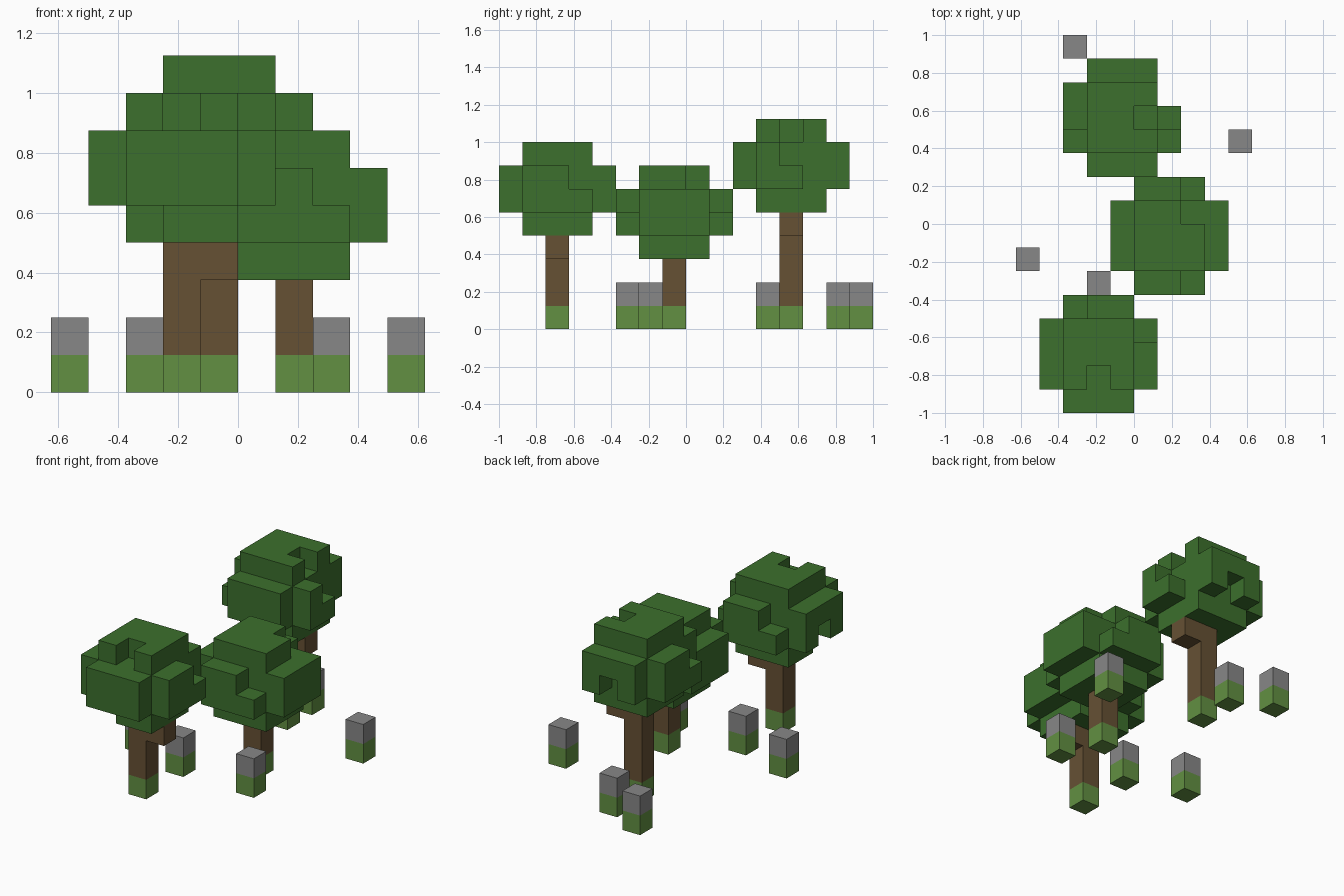
import bpy, bmesh
from mathutils import Vector

S = 0.125  # edge of one block

if "Cube" in bpy.data.objects:
    bpy.data.objects.remove(bpy.data.objects["Cube"], do_unlink=True)


def material(name, r, g, b):
    m = bpy.data.materials.new(name)
    m.use_nodes = True
    m.diffuse_color = (r, g, b, 1)
    m.node_tree.nodes["Principled BSDF"].inputs["Base Color"].default_value = (r, g, b, 1)
    return m


LEAF = material("leaf green", 0.045, 0.162, 0.026)
GRASS = material("grass green", 0.122, 0.279, 0.054)
BARK = material("bark brown", 0.133, 0.082, 0.034)
STONE = material("stone grey", 0.242, 0.242, 0.242)

AXES = [Vector(a) for a in ((1, 0, 0), (0, 1, 0), (0, 0, 1))]


def blocks(name, cells, mat):
    """Merge unit blocks into one shell holding only the outer faces."""
    bm = bmesh.new()
    for c in cells:
        for i in range(3):
            u, v = AXES[(i + 1) % 3], AXES[(i + 2) % 3]
            for side in (0, 1):
                n = AXES[i] * (2 * side - 1)
                if tuple(int(a + b) for a, b in zip(c, n)) in cells:
                    continue
                p = Vector(c) + AXES[i] * side
                ring = [p, p + u, p + u + v, p + v]
                if not side:
                    ring.reverse()
                bm.faces.new([bm.verts.new(q * S) for q in ring])
    bmesh.ops.remove_doubles(bm, verts=bm.verts, dist=S / 100)
    mesh = bpy.data.meshes.new(name)
    bm.to_mesh(mesh)
    bm.free()
    mesh.materials.append(mat)
    ob = bpy.data.objects.new(name, mesh)
    bpy.context.collection.objects.link(ob)
    return ob


def canopy(x, y, z, gaps):
    """Round crown about the trunk cell: narrow, wide, wide, narrow layers."""
    cells = set()
    for layer, reach in enumerate((1, 2, 2, 1)):
        span = range(-reach, reach + 1)
        for i in span:
            for j in span:
                if abs(i) + abs(j) < 4:  # wide layers lose their corners
                    cells.add((x + i, y + j, z + layer))
    return cells - {(x + i, y + j, z + k) for i, j, k in gaps}


# Trees: trunk cell, crown height, branch flag, missing leaf blocks
trees = {
    "front": (-2, -6, 4, True,
              [(0, -1, 3), (2, 1, 2), (-1, -1, 0), (-2, 0, 1), (-1, 2, 2)]),
    "middle": (1, -1, 3, False,
               [(1, -2, 2), (1, 1, 3), (1, 2, 2)]),
    "back": (-1, 4, 5, True,
             [(1, 0, 3), (2, 0, 2), (2, 1, 1), (2, 1, 2), (-2, -1, 2), (0, 2, 1)]),
}
for name, (x, y, z, branch, gaps) in trees.items():
    blocks(name + "_tree_base", {(x, y, 0)}, GRASS)
    trunk = {(x, y, k) for k in range(1, z)}
    if branch:
        trunk.add((x + 1, y, z - 1))
    blocks(name + "_tree_trunk", trunk, BARK)
    blocks(name + "_tree_leaves", canopy(x, y, z, gaps), LEAF)

# Stones on grass blocks
for n, (x, y) in enumerate([(-5, -2), (-2, -3), (2, -3), (4, 3), (-1, 6), (-3, 7)], 1):
    blocks(f"stone_base_{n}", {(x, y, 0)}, GRASS)
    blocks(f"stone_{n}", {(x, y, 1)}, STONE)
